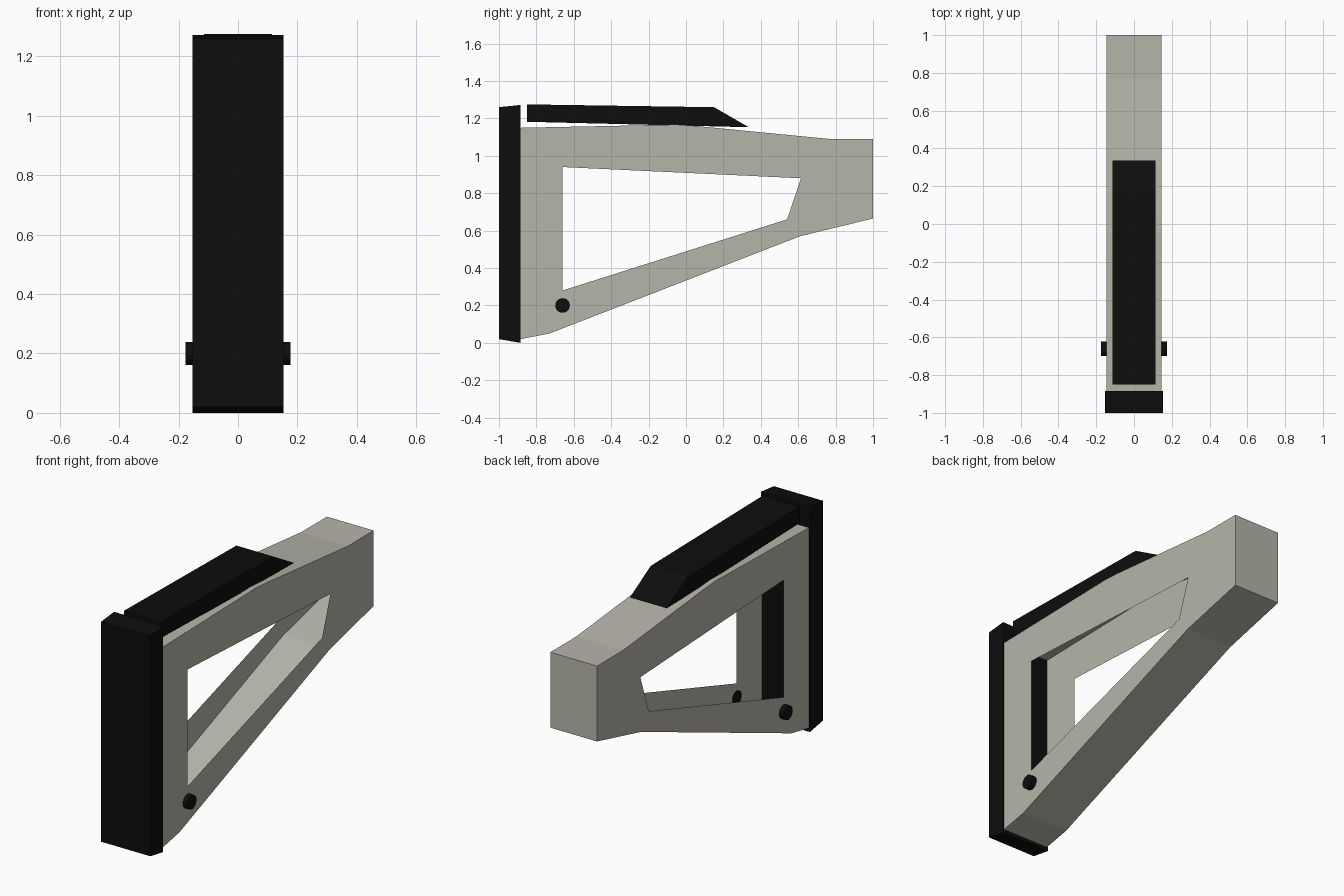
import bpy
import bmesh
from mathutils import Matrix

cube = bpy.data.objects.get("Cube")
if cube:
    bpy.data.objects.remove(cube, do_unlink=True)


def material(name, rgb):
    mat = bpy.data.materials.new(name)
    mat.use_nodes = True
    color = (*rgb, 1.0)
    mat.diffuse_color = color
    mat.node_tree.nodes["Principled BSDF"].inputs["Base Color"].default_value = color
    return mat


stone = material("stone grey", (0.47, 0.46, 0.40))
black = material("rubber black", (0.004, 0.004, 0.004))


def finish(bm, name, mat):
    mesh = bpy.data.meshes.new(name)
    bm.to_mesh(mesh)
    bm.free()
    mesh.materials.append(mat)
    obj = bpy.data.objects.new(name, mesh)
    bpy.context.collection.objects.link(obj)
    return obj


def ring(bm, profile, x):
    """Place a (y, z) profile in the plane at x."""
    return [bm.verts.new((x, y, z)) for y, z in profile]


def loop_edges(bm, verts):
    return [bm.edges.new((a, b)) for a, b in zip(verts, verts[1:] + verts[:1])]


def prism(name, profile, half_width, mat):
    """Solid block with a (y, z) profile, extruded across x."""
    bm = bmesh.new()
    face = bm.faces.new(ring(bm, profile, -half_width))
    made = bmesh.ops.extrude_face_region(bm, geom=[face])["geom"]
    moved = [v for v in made if isinstance(v, bmesh.types.BMVert)]
    bmesh.ops.translate(bm, verts=moved, vec=(2 * half_width, 0, 0))
    bmesh.ops.recalc_face_normals(bm, faces=bm.faces)
    return finish(bm, name, mat)


# Hollow stock body: thin side panels with a window, open toward the pad
outline = [(-0.885, 1.15), (-0.05, 1.167), (0.05, 1.16), (0.77, 1.09), (1, 1.09),
           (1, 0.665), (0.61, 0.57), (-0.73, 0.05), (-0.885, 0.02)]
window = [(-0.66, 0.94), (0.615, 0.88), (0.54, 0.66), (-0.66, 0.28)]
half = 0.146

bm = bmesh.new()
outer_rings = []
for side in (-1, 1):
    outer = ring(bm, outline, side * half)
    inner = ring(bm, window, side * half)
    edges = loop_edges(bm, outer) + loop_edges(bm, inner)
    panel = bmesh.ops.triangle_fill(bm, edges=edges, use_beauty=True, normal=(side, 0, 0))
    for face in [f for f in panel["geom"] if isinstance(f, bmesh.types.BMFace)]:
        face.normal_update()
        if face.normal.x * side < 0:
            face.normal_flip()
    outer_rings.append(outer)

# Shell walls along the top, back and underside
right, left = outer_rings
for i in range(len(outline) - 1):
    bm.faces.new((right[i], left[i], left[i + 1], right[i + 1]))
bm.normal_update()
walls = [f for f in bm.faces if abs(f.normal.x) < 0.5]
rear = max(walls, key=lambda f: f.calc_center_median().y)
if rear.normal.y < 0:
    bmesh.ops.reverse_faces(bm, faces=walls)
finish(bm, "stock_body", stone)

# Shoulder pad and cheek rest
prism("shoulder_pad", [(-1, 0.02), (-0.885, 0), (-0.885, 1.272), (-1, 1.26)], 0.153, black)
prism("cheek_rest", [(-0.85, 1.182), (0.335, 1.153), (0.15, 1.26), (-0.85, 1.275)], 0.115, black)

# Short pins through each side panel
for side, name in ((1, "left_pin"), (-1, "right_pin")):
    bm = bmesh.new()
    bmesh.ops.create_cone(bm, cap_ends=True, segments=24, radius1=0.039, radius2=0.039,
                          depth=0.034, matrix=Matrix.Rotation(1.5708, 4, "Y"))
    bmesh.ops.translate(bm, verts=bm.verts, vec=(side * 0.159, -0.66, 0.2))
    pin = finish(bm, name, black)
    bpy.context.view_layer.objects.active = pin
    pin.select_set(True)
    bpy.ops.object.shade_smooth_by_angle()
    pin.select_set(False)
